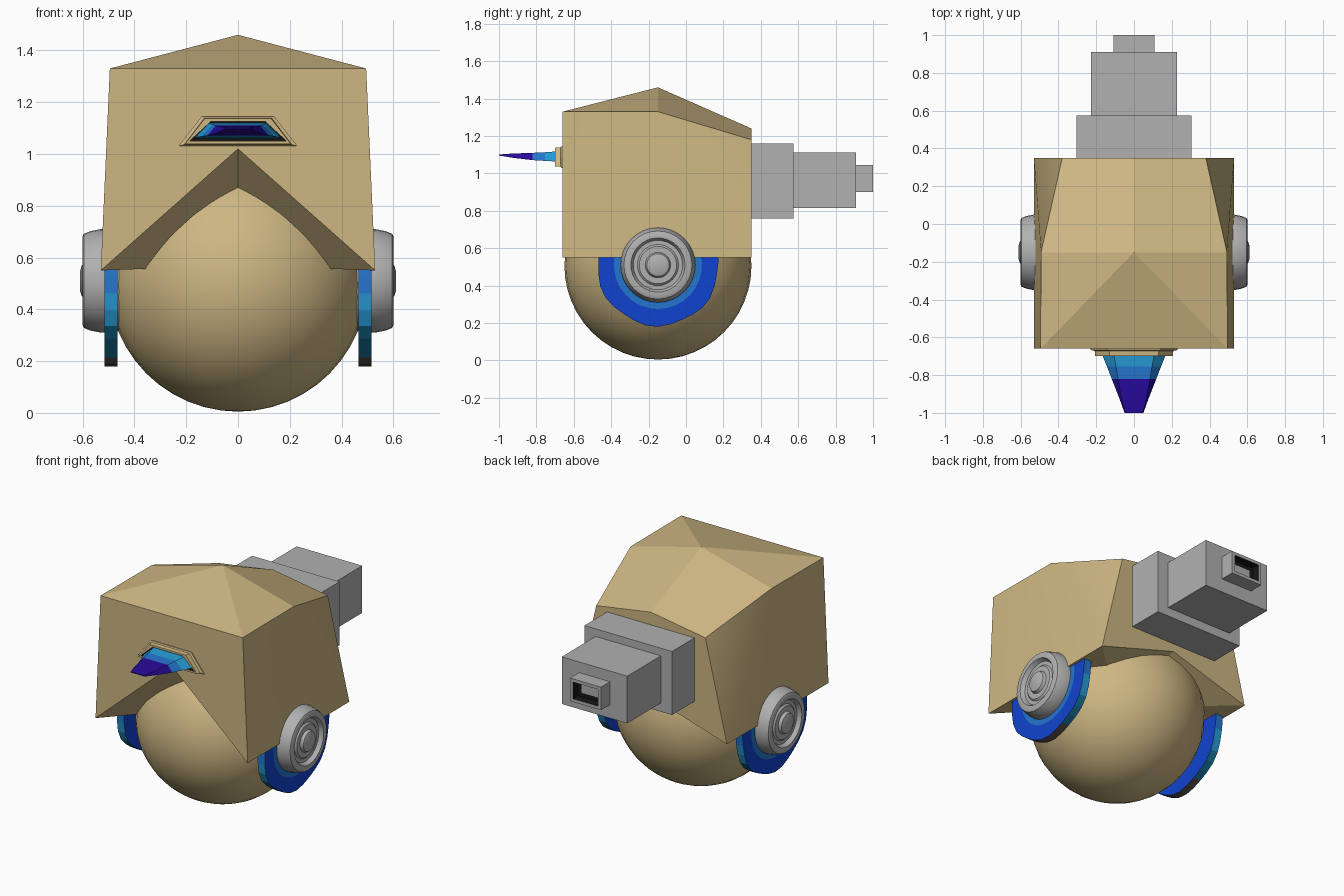
import bpy, bmesh, math
from mathutils import Matrix

if "Cube" in bpy.data.objects:
    bpy.data.objects.remove(bpy.data.objects["Cube"])


def material(name, r, g, b):
    m = bpy.data.materials.new(name)
    m.diffuse_color = (r, g, b, 1)
    m.use_nodes = True
    m.node_tree.nodes["Principled BSDF"].inputs["Base Color"].default_value = m.diffuse_color
    return m


tan = material("tan", 0.61, 0.47, 0.225)
grey = material("grey", 0.44, 0.44, 0.44)
black = material("black", 0.008, 0.008, 0.008)
cyan = material("sky_blue", 0.02, 0.33, 0.68)
mid_blue = material("mid_blue", 0.018, 0.18, 0.62)
violet = material("violet", 0.02, 0.003, 0.32)
blue = material("deep_blue", 0.005, 0.055, 0.62)
teal = material("teal", 0.01, 0.20, 0.38)
brown = material("brown_grey", 0.10, 0.085, 0.075)


def finish(name, bm, mats, smooth=None):
    """Turn a bmesh into a named object."""
    bmesh.ops.recalc_face_normals(bm, faces=bm.faces)
    me = bpy.data.meshes.new(name)
    bm.to_mesh(me)
    bm.free()
    for m in mats:
        me.materials.append(m)
    ob = bpy.data.objects.new(name, me)
    bpy.context.collection.objects.link(ob)
    if smooth:
        bpy.context.view_layer.objects.active = ob
        ob.select_set(True)
        bpy.ops.object.shade_smooth_by_angle(angle=math.radians(smooth))
        ob.select_set(False)
    return ob


def loft(rings, caps=True, closed=True, index=lambda i, j: 0):
    """Bridge a list of point rings; index(ring, side) gives the material."""
    bm = bmesh.new()
    vs = [[bm.verts.new(p) for p in ring] for ring in rings]
    n = len(rings[0])
    for i in range(len(vs) - 1):
        for j in range(n if closed else n - 1):
            k = (j + 1) % n
            f = bm.faces.new((vs[i][j], vs[i][k], vs[i + 1][k], vs[i + 1][j]))
            f.material_index = index(i, j)
    if caps:
        bm.faces.new(vs[0])
        bm.faces.new(vs[-1]).material_index = index(len(vs) - 2, 0)
    return bm


def box(name, x, y0, y1, z0, z1):
    bm = loft([[(-x, y, z0), (x, y, z0), (x, y, z1), (-x, y, z1)] for y in (y0, y1)])
    return finish(name, bm, [grey, black])


# Ball
bm = bmesh.new()
bmesh.ops.create_uvsphere(bm, u_segments=32, v_segments=24, radius=0.5,
                          matrix=Matrix.Translation((0, -0.15, 0.505)))
finish("ball", bm, [tan], 40)

# Hood: faceted roof, leaning sides, notched front and back, folded underside
bm = bmesh.new()
centre = {
    "front_low": (0, -0.66, 1.02), "front_top": (0, -0.66, 1.33),
    "peak": (0, -0.15, 1.46), "back_top": (0, 0.35, 1.24),
    "back_low": (0, 0.35, 0.71), "under": (0, -0.15, 0.57)}
mid = {k: bm.verts.new(p) for k, p in centre.items()}
for s in (1, -1):
    v = dict(mid)
    for k, (x, y, z) in {
            "fl": (0.53, -0.66, 0.55), "ft": (0.495, -0.66, 1.33),
            "mt": (0.492, -0.15, 1.33), "bt": (0.38, 0.35, 1.18),
            "bl": (0.53, 0.35, 0.55)}.items():
        v[k] = bm.verts.new((s * x, y, z))
    for names in ("fl ft front_top front_low", "front_top ft peak", "ft mt peak",
                  "peak mt bt back_top", "ft fl mt", "fl bl mt", "mt bl bt",
                  "back_low bl bt back_top", "front_low fl under",
                  "fl bl under", "bl back_low under"):
        bm.faces.new([v[n] for n in names.split()])
finish("hood", bm, [tan], 20)


# Visor frame with its dark opening
def trapezoid(y, low, top, z0, z1):
    return [(-low, y, z0), (low, y, z0), (top, y, z1), (-top, y, z1)]


frame = [(-0.655, 0.23, 0.14, 1.03, 1.145), (-0.667, 0.23, 0.14, 1.03, 1.145),
         (-0.672, 0.208, 0.13, 1.036, 1.139), (-0.70, 0.205, 0.128, 1.038, 1.137),
         (-0.70, 0.187, 0.105, 1.05, 1.125), (-0.658, 0.187, 0.105, 1.05, 1.125)]
bm = loft([trapezoid(*r) for r in frame], caps=False, index=lambda i, j: i // 4)
finish("visor_frame", bm, [tan, black])
bm = loft([trapezoid(y, 0.19, 0.107, 1.049, 1.126) for y in (-0.66, -0.665)])
finish("visor_opening", bm, [black])

# Tapering beam in three colour bands
beam = [(-0.66, 0.17, 0.11, 1.062, 1.12), (-0.70, 0.165, 0.105, 1.064, 1.117),
        (-0.755, 0.143, 0.095, 1.067, 1.113), (-0.82, 0.118, 0.085, 1.071, 1.11),
        (-0.93, 0.075, 0.065, 1.084, 1.106), (-1.0, 0.05, 0.045, 1.096, 1.101)]
bm = loft([trapezoid(*r) for r in beam], index=lambda i, j: (0, 0, 1, 2, 2)[i])
finish("visor_beam", bm, [cyan, mid_blue, violet])

# Stepped rear blocks, the last with a dark socket
box("rear_block_large", 0.305, 0.34, 0.575, 0.76, 1.16)
box("rear_block_medium", 0.228, 0.57, 0.91, 0.815, 1.112)
x, z0, z1 = 0.108, 0.90, 1.045
socket = [(0.90, 0), (1.0, 0), (1.0, 0.02), (0.95, 0.02), (0.95, 0.045)]
bm = loft([[(-x + d, y, z0 + d), (x - d, y, z0 + d), (x - d, y, z1 - d), (-x + d, y, z1 - d)]
           for y, d in socket], index=lambda i, j: 1 if i >= 2 else 0)
bm.faces.ensure_lookup_table()
bm.faces[-1].material_index = 0
finish("rear_socket", bm, [grey, black])


# Side wheels: lathed hub and partial blue glow ring
def circle_point(s, x, r, a):
    return (s * x, -0.15 + r * math.cos(a), 0.51 + r * math.sin(a))


hub = [(0.19, 0.44), (0.2, 0.50), (0.2, 0.53), (0.192, 0.57), (0.182, 0.595), (0.172, 0.6),
       (0.145, 0.6), (0.132, 0.575), (0.11, 0.575), (0.10, 0.585), (0.068, 0.585),
       (0.06, 0.603), (0.035, 0.611)]
ring = [(0.19, 0.465), (0.19, 0.515), (0.235, 0.515), (0.325, 0.515), (0.325, 0.465)]
STEPS = 18
for s, side in ((1, "right"), (-1, "left")):
    bm = loft([[circle_point(s, x, r, math.tau * k / 32) for k in range(32)] for r, x in hub])
    finish(side + "_wheel_hub", bm, [grey], 30)

    def ring_colour(i, j):
        if j == 1:
            return 1                      # inner band
        if j != 3:
            return 0                      # flat faces
        z = 0.51 + 0.325 * math.sin(math.pi * (0.92 + 1.16 * (i + 0.5) / STEPS))
        return 4 if z < 0.215 else 3 if z < 0.33 else 2 if z < 0.45 else 1

    arcs = []
    for i in range(STEPS + 1):
        a = math.pi * (0.92 + 1.16 * i / STEPS)
        wobble = 0.006 * math.sin(5 * i)  # slightly ragged rim
        arcs.append([circle_point(s, x, r + (wobble if r > 0.3 else 0), a) for r, x in ring])
    bm = loft(arcs, index=ring_colour)
    finish(side + "_glow_ring", bm, [blue, mid_blue, cyan, teal, brown])
